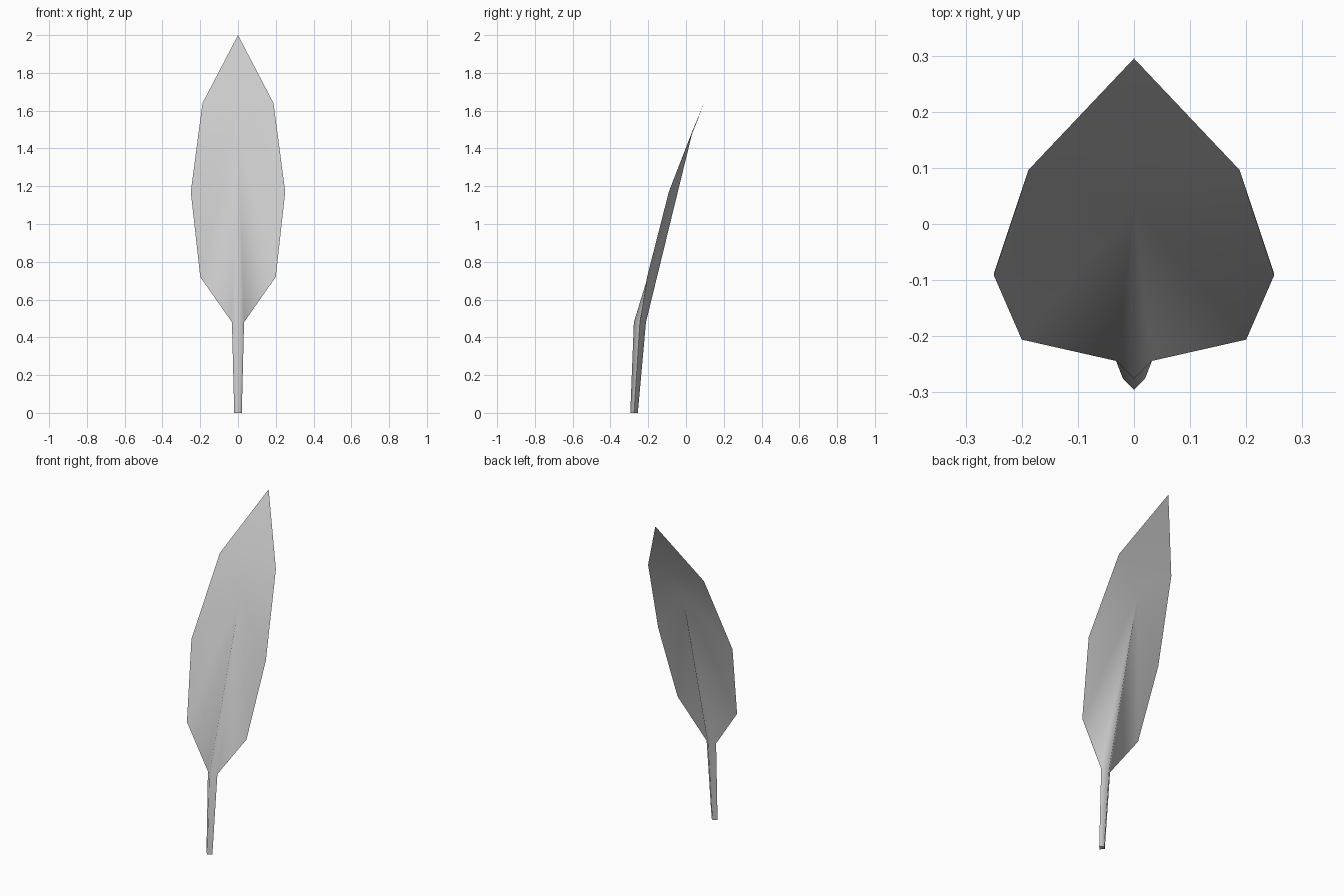
import bpy, bmesh

if "Cube" in bpy.data.objects:
    bpy.data.objects.remove(bpy.data.objects["Cube"])

# Right-hand outline of the blade, from the stem to the widest shoulder (x, y, z)
RIM = [(0.20, -0.205, 0.72), (0.25, -0.09, 1.17), (0.188, 0.096, 1.64)]
TIP = (0, 0.295, 2.0)
RIB_END = (0, 0.034, 1.49)
# Diamond stem rings: centre y, half width, z
RINGS = [(-0.275, 0.02, 0.0), (-0.244, 0.032, 0.48)]
GAP = 0.001


def leaf_side(name, side):
    """One face of the leaf: half of the diamond stem and rib plus the blade."""
    bm = bmesh.new()

    def vert(x, y, z, off=0.0):
        return bm.verts.new((x, y + off, z))

    off = side * GAP
    ridge = [vert(0, y + side * w, z) for y, w, z in RINGS]
    rib_end = vert(*RIB_END, off)
    tip = vert(*TIP)
    shoulders = []
    for s in (-1, 1):
        edge = [vert(s * w, y, z) for y, w, z in RINGS]
        rim = [vert(s * x, y, z, off if i < 2 else off * 0.5)
               for i, (x, y, z) in enumerate(RIM)]
        bm.faces.new((ridge[0], edge[0], edge[1], ridge[1]))   # stem
        bm.faces.new((ridge[1], edge[1], rib_end))             # rib
        chain = [edge[1]] + rim                                # blade fan
        for a, b in zip(chain, chain[1:]):
            bm.faces.new((a, b, rib_end))
        shoulders.append(rim[-1])
    bm.faces.new((rib_end, shoulders[0], shoulders[1]))
    bm.faces.new((tip, shoulders[0], shoulders[1]))

    # point every face to its own side
    bm.normal_update()
    for f in bm.faces:
        f.smooth = True
        if f.normal.y * side < 0:
            f.normal_flip()

    me = bpy.data.meshes.new(name)
    bm.to_mesh(me)
    bm.free()
    bpy.context.collection.objects.link(bpy.data.objects.new(name, me))


leaf_side("leaf_front", -1)
leaf_side("leaf_back", 1)

# Cut end of the stem
y, w, z = RINGS[0]
cap = bpy.data.meshes.new("stem_end")
cap.from_pydata([(0, y - w, z), (-w, y, z), (0, y + w, z), (w, y, z)], [], [(0, 1, 2, 3)])
bpy.context.collection.objects.link(bpy.data.objects.new("stem_end", cap))
